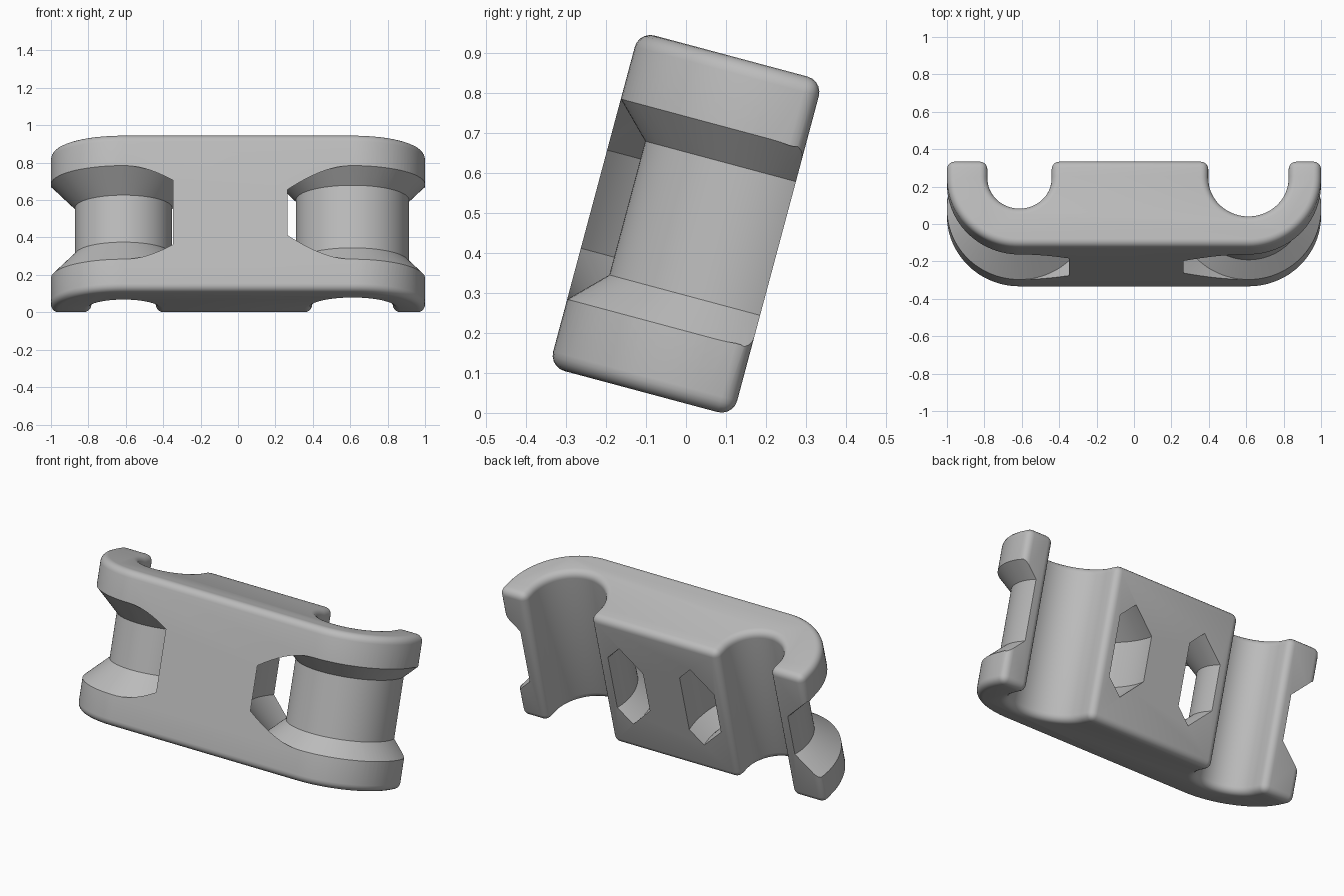
import bpy, bmesh
from math import cos, sin, pi, radians
from mathutils import Vector

if "Cube" in bpy.data.objects:
    bpy.data.objects.remove(bpy.data.objects["Cube"], do_unlink=True)

HALF_H = 0.434      # half the height of the block
HALF_D = 0.238      # half its depth
CX, CY = 0.612, 0.15  # centres of the two tube seats, mirrored in x
OUTER = 0.388       # radius of the rounded ends
FILLET = 0.04
WALL = 0.087        # wall between seat and strap groove
PEAK = 0.259        # half height of the groove at its widest
SEATS = {1: 0.215, -1: 0.172}     # seat radius per side
RING_OUT = {1: 0.52, -1: 0.47}    # outer radius of the groove per side

grey = bpy.data.materials.new("plain grey")
grey.use_nodes = True
grey.diffuse_color = (0.5, 0.5, 0.5, 1)
grey.node_tree.nodes["Principled BSDF"].inputs["Base Color"].default_value = (0.5, 0.5, 0.5, 1)


def make_object(name, bm):
    bmesh.ops.recalc_face_normals(bm, faces=bm.faces)
    mesh = bpy.data.meshes.new(name)
    bm.to_mesh(mesh)
    bm.free()
    mesh.materials.append(grey)
    obj = bpy.data.objects.new(name, mesh)
    bpy.context.collection.objects.link(obj)
    return obj


def arc(cx, r, start, end, steps):
    angles = [start + (end - start) * i / steps for i in range(steps + 1)]
    return [(cx + r * cos(a), CY + r * sin(a)) for a in angles]


def clip_body():
    # Outline: round outer ends at the front, two U seats open to the back
    right, left = SEATS[1], SEATS[-1]
    outline = arc(-CX, OUTER, pi, 1.5 * pi, 24) + arc(CX, OUTER, 1.5 * pi, 2 * pi, 24)
    outline += [(CX + OUTER, HALF_D), (CX + right, HALF_D)]
    outline += arc(CX, right, 0, -pi, 36)
    outline += [(CX - right, HALF_D), (-CX + left, HALF_D)]
    outline += arc(-CX, left, 0, -pi, 36)
    outline += [(-CX - left, HALF_D), (-CX - OUTER, HALF_D)]

    bm = bmesh.new()
    base = bm.faces.new([bm.verts.new((x, y, -HALF_H)) for x, y in outline])
    grown = bmesh.ops.extrude_face_region(bm, geom=[base], use_keep_orig=True)
    top = [v for v in grown["geom"] if isinstance(v, bmesh.types.BMVert)]
    bmesh.ops.translate(bm, verts=top, vec=(0, 0, 2 * HALF_H))
    bmesh.ops.recalc_face_normals(bm, faces=bm.faces)
    # Round the rims and the corners at the back
    sharp = [e for e in bm.edges if e.calc_face_angle(0) > 1]
    bmesh.ops.bevel(bm, geom=sharp, offset=FILLET, segments=5, profile=0.5,
                    affect='EDGES', clamp_overlap=False)
    return make_object("clip_body", bm)


def groove_cutter(side):
    # Six-sided section turned around the seat axis
    inner, outer = SEATS[side] + WALL, RING_OUT[side]
    h_in, h_out = PEAK - (OUTER - inner), PEAK - (outer - OUTER)
    section = [(inner, -h_in), (OUTER, -PEAK), (outer, -h_out),
               (outer, h_out), (OUTER, PEAK), (inner, h_in)]
    centre = Vector((side * CX, CY, 0))
    bm = bmesh.new()
    verts = [bm.verts.new(centre + Vector((r, 0, z))) for r, z in section]
    edges = [bm.edges.new((verts[i - 1], verts[i])) for i in range(len(verts))]
    bmesh.ops.spin(bm, geom=verts + edges, cent=centre, axis=(0, 0, 1),
                   angle=2 * pi, steps=96, use_merge=True)
    bmesh.ops.remove_doubles(bm, verts=bm.verts, dist=0.0001)
    cutter = make_object("groove_cutter", bm)
    cutter.hide_render = True
    return cutter


body = clip_body()
bpy.ops.object.select_all(action='DESELECT')
body.select_set(True)
bpy.context.view_layer.objects.active = body

# Cut the strap grooves, which run through to the back
for side in (1, -1):
    cutter = groove_cutter(side)
    mod = body.modifiers.new("groove", 'BOOLEAN')
    mod.operation = 'DIFFERENCE'
    mod.solver = 'EXACT'
    mod.object = cutter
    bpy.ops.object.modifier_apply(modifier=mod.name)
    bpy.data.objects.remove(cutter, do_unlink=True)

bpy.ops.object.shade_smooth_by_angle(angle=radians(30))

# Lean the clip and stand it on the ground
body.rotation_euler.x = radians(-15)
body.location.z = 0.4725
